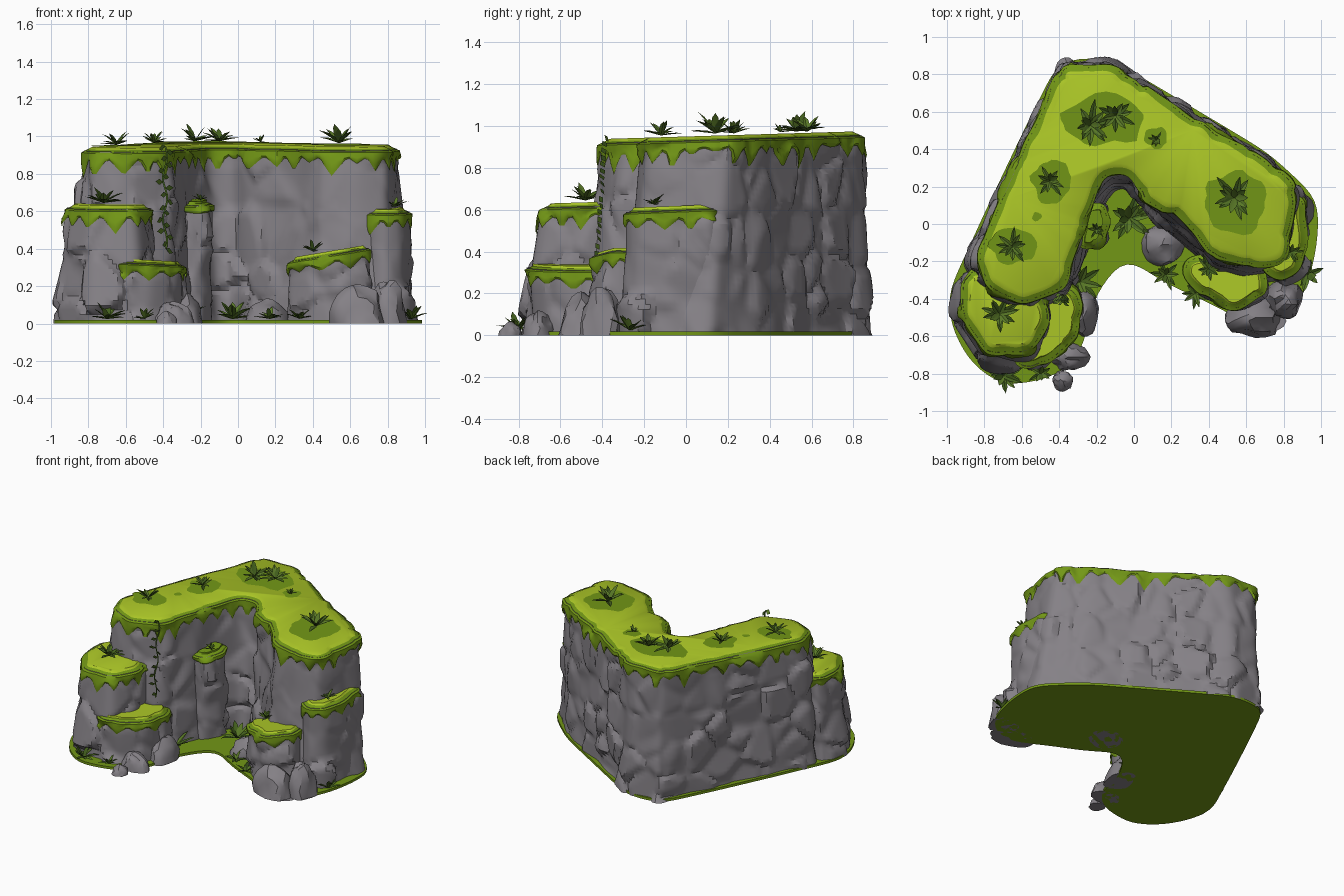
import bpy, math, random
from mathutils import Vector, noise, kdtree

if "Cube" in bpy.data.objects:
    bpy.data.objects.remove(bpy.data.objects["Cube"])

random.seed(7)
R = random.uniform


def material(name, rgb):
    m = bpy.data.materials.new(name)
    m.diffuse_color = (*rgb, 1)
    m.use_nodes = True
    m.node_tree.nodes["Principled BSDF"].inputs["Base Color"].default_value = m.diffuse_color
    return m


ROCK = material("grey rock", (0.235, 0.22, 0.24))
LIME = material("lime grass", (0.41, 0.57, 0.02))
MOSS = material("moss green", (0.17, 0.31, 0.008))
LEAF = material("leaf green", (0.10, 0.19, 0.02))
DARK = material("dark leaf", (0.055, 0.115, 0.012))


def build(name, verts, faces, mats, idx=None, angle=35):
    me = bpy.data.meshes.new(name)
    me.from_pydata([tuple(v) for v in verts], [], faces)
    for m in mats:
        me.materials.append(m)
    if idx:
        me.polygons.foreach_set("material_index", idx)
    ob = bpy.data.objects.new(name, me)
    bpy.context.collection.objects.link(ob)
    bpy.ops.object.select_all(action='DESELECT')
    ob.select_set(True)
    bpy.context.view_layer.objects.active = ob
    bpy.ops.object.shade_smooth_by_angle(angle=math.radians(angle))
    return ob


# Rock cells: each has its own offset and tilt, with grooves between cells
cells = []
for i in range(12):
    for j in range(11):
        for k in range(5):
            s = Vector((-1.1 + 0.2 * i, -1 + 0.2 * j, 0.25 * k)) + Vector((R(-.09, .09), R(-.09, .09), R(-.11, .11)))
            cells.append((s, R(-.022, .018), Vector((R(-.15, .15), R(-.15, .15), R(-.15, .15)))))
tree = kdtree.KDTree(len(cells))
for n, c in enumerate(cells):
    tree.insert(c[0], n)
tree.balance()


def facet(p):
    (_, a, d1), (_, _, d2) = tree.find_n(p, 2)
    s, h, tilt = cells[a]
    w = min(1, (d2 - d1) / 0.05)
    return w * (h + tilt.dot(p - s)) - (1 - w) * 0.02


def ring(pairs, step=0.024):
    """Subdivide and round a closed loop of (base x, y, top x, y)."""
    pts = []
    for n, a in enumerate(pairs):
        a, b = Vector(a), Vector(pairs[(n + 1) % len(pairs)])
        cnt = max(1, round((b - a).length / 1.41 / step))
        pts += [a.lerp(b, k / cnt) for k in range(cnt)]
    for _ in range(5):
        pts = [(pts[i - 1] + pts[i] * 2 + pts[(i + 1) % len(pts)]) / 4 for i in range(len(pts))]
    nrm = []
    for i in range(len(pts)):
        d = pts[(i + 2) % len(pts)] - pts[i - 2]
        nrm.append(Vector((-(d.y + d.w), d.x + d.z, 0)).normalized())
    return pts, nrm


def strips(rows, n, first=0):
    return [(j * n + i, (j + 1) * n + i, (j + 1) * n + (i + 1) % n, j * n + (i + 1) % n)
            for j in range(first, first + rows) for i in range(n)]


def cliff(name, pairs, ztop, drip, inset, top_mat=LIME):
    """Rock wall with a grass cap and a fringe of hanging points."""
    pts, nrm = ring(pairs)
    n = len(pts)
    zt = [ztop(p.z, p.w) for p in pts]

    def pos(i, z, out=0.0):
        t = z / zt[i]
        p = pts[i]
        q = Vector((p.x + (p.z - p.x) * t, p.y + (p.w - p.y) * t, z))
        return q + nrm[i] * (facet(q) * (1 - 0.4 * t) + out)

    rows = max(8, round(zt[0] / 0.026))
    verts = [pos(i, (zt[i] - 0.02) * j / rows) for j in range(rows + 1) for i in range(n)]
    build(name, verts, strips(rows, n), [ROCK], angle=28)

    # fringe depth: random pointed teeth along the rim
    depth = []
    while len(depth) < n:
        w, d = random.randint(4, 8), drip * R(0.15, 1)
        depth += [0.055 + d * (1 - abs(2 * (k + .5) / w - 1)) for k in range(w)]
    lv = []
    for j in range(5):
        lv += [pos(i, zt[i] - depth[i] + (depth[i] - 0.03) * j / 4, 0.006 + 0.008 * (j > 0)) for i in range(n)]
    for k, (ins, dz) in enumerate(((0.012, 0.012), (inset, 0.0))):
        for i in range(n):
            wob = noise.noise(Vector((pts[i].z * 9, pts[i].w * 9, k)))
            v = pos(i, zt[i] - 0.02) - nrm[i] * (ins + (0.012 * (1 + wob) if k == 0 else 0))
            v.z = ztop(v.x, v.y) - dz
            lv.append(v)
    faces = strips(6, n) + [tuple(reversed(range(6 * n, 7 * n)))]
    build(name + "_grass", lv, faces, [MOSS, top_mat], [0] * (5 * n) + [1] * (n + 1), 40)


def scaled(top, s):
    cx = sum(p[0] for p in top) / len(top)
    cy = sum(p[1] for p in top) / len(top)
    return [(cx + (x - cx) * s, cy + (y - cy) * s, x, y) for x, y in top]


# Main angled cliff
def main_top(x, y):
    return 0.95 + 0.03 * y


cliff("main_cliff", [
    (-.39, .88, -.38, .84), (-.14, .89, -.12, .85), (.08, .75, .08, .70), (.40, .56, .38, .52),
    (.72, .37, .67, .36), (.98, .13, .85, .21), (.93, -.10, .84, 0), (.83, -.30, .79, -.19),
    (.60, -.36, .62, -.22), (.42, -.30, .43, -.19), (.25, -.13, .33, -.04), (.10, .0, .20, .08),
    (.03, .10, .03, .16), (-.04, .20, -.02, .27), (-.12, .18, -.15, .27), (-.20, .02, -.24, .10),
    (-.24, -.18, -.29, -.08), (-.35, -.41, -.37, -.33), (-.60, -.50, -.60, -.43),
    (-.82, -.40, -.79, -.34), (-.94, -.22, -.84, -.18), (-.77, .10, -.73, .10), (-.58, .50, -.55, .50)],
    main_top, 0.12, 0.045)

# Stepped shelves in front of the cliff
cliff("left_shelf", [(-.95, -.25, -.89, -.25), (-.50, -.28, -.50, -.28), (-.42, -.55, -.46, -.52),
                     (-.51, -.77, -.56, -.69), (-.79, -.79, -.78, -.69), (-1.0, -.49, -.92, -.50)],
      lambda x, y: 0.635 + 0.03 * (y + .5), 0.12, 0.04)
cliff("left_step", scaled([(-.52, -.30), (-.33, -.33), (-.28, -.48), (-.35, -.66), (-.47, -.75),
                           (-.63, -.75), (-.62, -.50)], 1.1), lambda x, y: 0.34 - 0.05 * (x + .5), 0.08, 0.03)
cliff("right_ledge", scaled([(.28, -.18), (.68, -.12), (.72, -.36), (.54, -.46), (.38, -.38), (.26, -.27)], 1.12),
      lambda x, y: 0.385 + 0.17 * (x - .48), 0.07, 0.03)
cliff("right_shelf", scaled([(.70, .16), (.91, .14), (.93, -.08), (.89, -.25), (.78, -.31), (.68, -.25)], 1.13),
      lambda x, y: 0.62 + 0.04 * y, 0.11, 0.035)
cliff("inner_ledge", scaled([(-.28, .10), (-.15, .12), (-.12, 0), (-.19, -.13), (-.30, -.13)], 1.0),
      lambda x, y: 0.66 + 0.08 * y, 0.04, 0.025, MOSS)

# Grassy ground plate
ground = [(-.40, .88), (-.14, .89), (.10, .75), (.72, .38), (.99, .13), (.98, -.12), (.92, -.36), (.80, -.50),
          (.62, -.54), (.40, -.42), (.15, -.31), (0, -.20), (-.08, -.20), (-.23, -.42), (-.27, -.68),
          (-.42, -.82), (-.70, -.87), (-.87, -.75), (-.98, -.55), (-1.0, -.38), (-.78, .1), (-.58, .52)]
gp, _ = ring([(x, y, x, y) for x, y in ground], 0.05)
g = len(gp)
build("ground_grass", [(p.x, p.y, z) for z in (0, 0.018) for p in gp],
      strips(1, g) + [tuple(range(g)), tuple(reversed(range(g, 2 * g)))], [MOSS])

# Loose boulders: x, y, radius x, radius y, height
for n, (x, y, rx, ry, h) in enumerate([(.65, -.50, .16, .10, .19), (-.38, -.84, .055, .05, .06),
                                       (-.35, -.71, .10, .08, .12), (-.28, -.47, .09, .13, .16),
                                       (.15, -.11, .12, .11, .12), (.80, -.40, .10, .10, .22)]):
    bpy.ops.mesh.primitive_ico_sphere_add(subdivisions=3, radius=1, location=(0, 0, 0))
    ob = bpy.context.object
    ob.name = "boulder_%d" % (n + 1)
    for v in ob.data.vertices:
        c = Vector((x + v.co.x * rx, y + v.co.y * ry, max(0, v.co.z) * h))
        f = 1 + 0.22 * noise.cell(v.co * 1.4 + Vector((n, 3, 5))) * 0.5 + 0.2 * noise.noise(v.co * 1.3 + Vector((n, 0, 0)))
        v.co = (x + (c.x - x) * f, y + (c.y - y) * f, c.z * f)
    ob.data.materials.append(ROCK)
    bpy.ops.object.shade_smooth_by_angle(angle=math.radians(28))

# Dark moss patches under the plants on top: x, y, radius x, radius y
for n, (x, y, rx, ry) in enumerate([(-.15, .56, .23, .13), (.54, .12, .17, .16), (-.44, .23, .11, .11),
                                    (-.65, -.12, .12, .10), (.12, .46, .06, .06), (-.52, .04, .025, .025)]):
    vs = []
    for k in range(28):
        a = math.tau * k / 28
        f = 1 + 0.3 * noise.noise(Vector((math.cos(a) * 1.7, math.sin(a) * 1.7, n * 3.1)))
        px, py = x + rx * f * math.cos(a), y + ry * f * math.sin(a)
        vs.append((px, py, main_top(px, py) + 0.004))
    build("moss_patch_%d" % (n + 1), vs, [tuple(range(28))], [MOSS])


# Spiky plants made of folded, arching blades
def plant(name, x, y, z, size, count):
    vs, fs, ix = [], [], []
    for k in range(count):
        a = math.tau * k / count + R(-.25, .25)
        e, ln = R(0.25, 1.15), size * R(0.75, 1.1)
        d, s = Vector((math.cos(a), math.sin(a), 0)), Vector((-math.sin(a), math.cos(a), 0))
        b = len(vs)
        for t, w in ((0, .35), (.35, 1), (.7, .75), (1, .02)):
            c = Vector((x, y, z)) + d * ln * t * math.cos(e)
            c.z += ln * (math.sin(e) * t - 0.25 * t * t) + 0.012
            hw = s * w * size * 0.13
            vs += [c - hw, c - Vector((0, 0, w * size * .06)), c + hw]
        for j in range(3):
            for o in (0, 1):
                q = b + j * 3 + o
                fs.append((q, q + 3, q + 4, q + 1))
                ix.append(k % 2)
    build(name, vs, fs, [LEAF, DARK], ix)


for n, (x, y, z, size, count) in enumerate([
        (-.23, .53, .965, .14, 13), (-.10, .58, .965, .13, 12), (.54, .14, .955, .15, 15), (-.45, .23, .955, .10, 11),
        (-.65, -.12, .945, .11, 11), (.12, .45, .96, .06, 8), (-.72, -.48, .635, .13, 14), (.40, -.24, .375, .09, 10),
        (.84, -.15, .615, .08, 9), (-.03, .03, .015, .16, 14), (-.29, -.31, .015, .15, 12), (-.70, -.81, .015, .13, 12),
        (-.50, -.80, .015, .09, 9), (.17, -.27, .015, .10, 10), (.33, -.37, .015, .10, 10), (.93, -.27, .015, .12, 11),
        (-.20, -.03, .65, .06, 8)]):
    plant("plant_%d" % (n + 1), x, y, z, size, count)

# Hanging vine: narrow stem with alternating pointed leaves
vs, fs, ix = [], [], []
steps = 18
for k in range(steps):
    t = k / (steps - 1)
    c = Vector((-.39 + .012 * math.sin(k * .9), -.375 - .04 * t, .95 - .55 * t))
    vs += [c + Vector((-.005, 0, 0)), c + Vector((.005, 0, 0))]
    if k:
        fs.append((2 * k - 2, 2 * k, 2 * k + 1, 2 * k - 1))
        ix.append(1)
for k in range(steps):
    c = (vs[2 * k] + vs[2 * k + 1]) / 2
    side = 1 if k % 2 else -1
    d = Vector((side * R(.6, 1), R(-.7, -.2), R(-.6, .1))).normalized() * R(.035, .05)
    w = Vector((0, -.010, .016))
    b = len(vs)
    vs += [c, c + d * .5 + w, c + d, c + d * .5 - w]
    fs.append((b, b + 1, b + 2, b + 3))
    ix.append(k % 2)
build("hanging_vine", vs, fs, [LEAF, DARK], ix)
